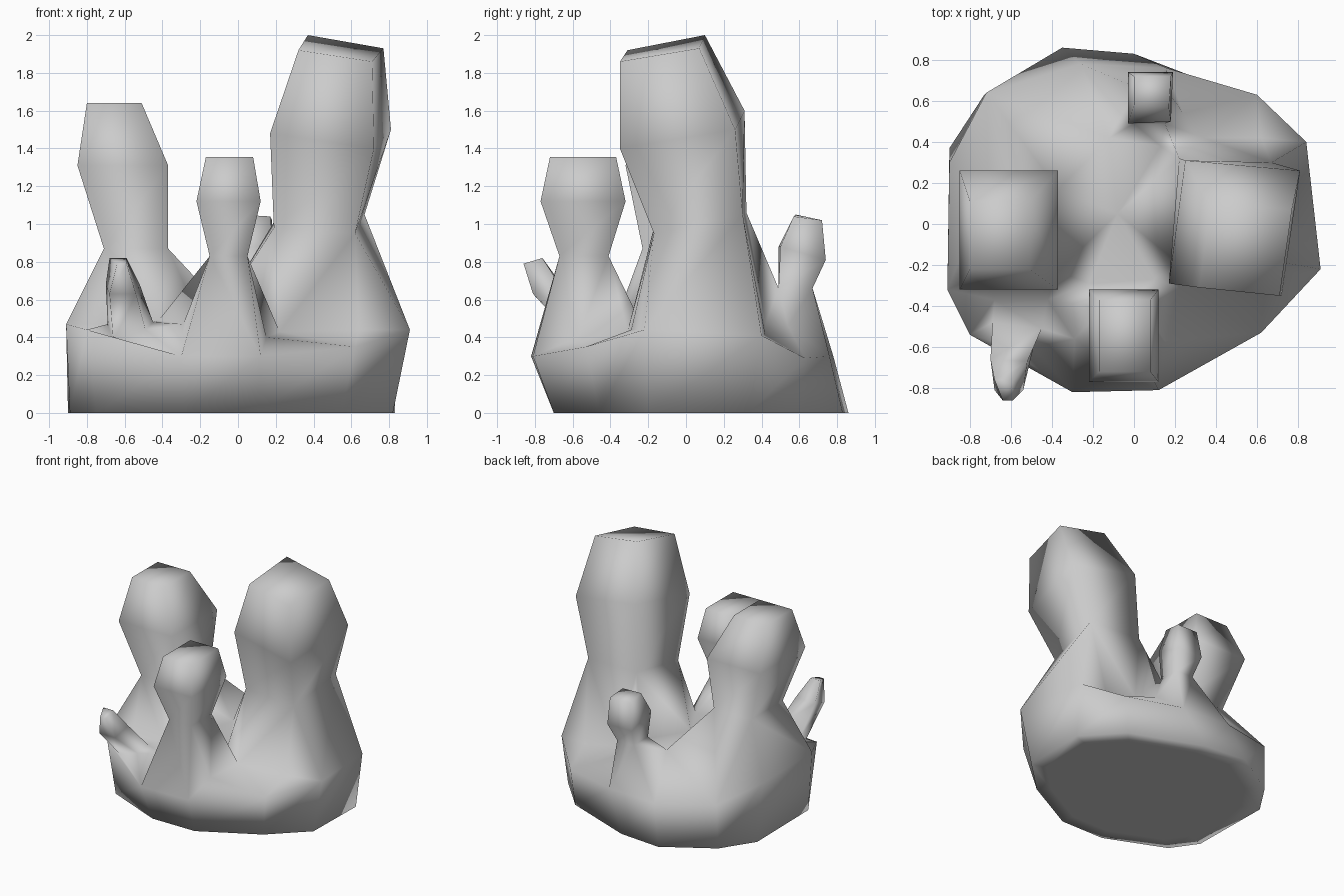
import bpy, bmesh
from mathutils import Vector
from mathutils.geometry import delaunay_2d_cdt

if "Cube" in bpy.data.objects:
    bpy.data.objects.remove(bpy.data.objects["Cube"])


def box(x0, x1, y0, y1, z):
    return [(x0, y0, z), (x1, y0, z), (x1, y1, z), (x0, y1, z)]


# foot outline on the ground and the shoulder rim above it (counter-clockwise)
foot = [(-.9, .37), (-.89, -.3), (-.75, -.5), (-.28, -.7), (.1, -.7), (.55, -.46),
        (.82, -.2), (.83, .33), (.57, .61), (0, .83), (-.35, .86), (-.73, .63)]
rim = [(-.9, .3, .45), (-.91, -.32, .47), (-.8, -.54, .44), (-.3, -.82, .3),
       (.12, -.81, .3), (.62, -.53, .35), (.91, -.22, .44), (.84, .4, .41),
       (.6, .63, .29), (.16, .76, .3), (-.26, .78, .3), (-.72, .64, .35)]

# low points and ledges between the pillars
valleys = [(-.22, -.29, .54), (.1, -.27, .54), (-.08, .05, .56), (.13, .38, .56),
           (-.29, -.56, .47), (-.12, .42, .56), (.15, -.57, .4), (.24, .54, .46),
           (-.68, -.37, .47), (-.42, -.37, .49), (.22, -.31, .43), (.64, -.29, .44),
           (.34, .42, .47), (.62, .42, .41)]

# four-sided pillars: neck, widest ring, top ring
pillars = [
    # tall right pillar
    [[(.19, -.17, .98), (.62, -.17, .95), (.67, .3, 1.05), (.22, .32, 1.06)],
     [(.17, -.29, 1.48), (.72, -.35, 1.4), (.81, .26, 1.5), (.25, .31, 1.6)],
     [(.32, -.31, 1.92), (.71, -.35, 1.86), (.77, .07, 1.93), (.37, .1, 2.0)]],
    # left pillar
    [box(-.71, -.37, -.23, .17, .87), box(-.85, -.37, -.32, .26, 1.31),
     box(-.8, -.51, -.22, .11, 1.64)],
    # front pillar
    [box(-.15, .05, -.67, -.41, .83), box(-.22, .12, -.77, -.32, 1.12),
     box(-.17, .08, -.72, -.37, 1.355)],
    # small back pillar
    [box(.0, .15, .49, .67, .66),
     [(-.03, .49, .88), (.18, .5, .88), (.19, .74, .81), (-.03, .74, .81)],
     [(.0, .58, 1.05), (.17, .57, 1.04), (.18, .72, 1.02), (.0, .72, 1.02)]],
    # leaning front-left finger
    [[(-.66, -.58, .38), (-.49, -.6, .44), (-.45, -.51, .48), (-.69, -.48, .47)],
     [(-.68, -.81, .63), (-.54, -.81, .63), (-.52, -.67, .68), (-.7, -.66, .68)],
     [(-.64, -.86, .79), (-.59, -.86, .79), (-.59, -.76, .82), (-.68, -.76, .82)]],
]

bm = bmesh.new()


def add(points):
    return [bm.verts.new(p) for p in points]


def bridge(a, b):
    n = len(a)
    for i in range(n):
        j = (i + 1) % n
        bm.faces.new((a[i], a[j], b[j], b[i]))


# base sides and underside
low, high = add([(x, y, 0) for x, y in foot]), add(rim)
core = add([(x * .85, y * .85, 0) for x, y in foot])
bridge(low, high)
bridge(core, low)
bm.faces.new(core[::-1])

# pillars
loops = [high]
for rings in pillars:
    loop = [add(r) for r in rings]
    for a, b in zip(loop, loop[1:]):
        bridge(a, b)
    bm.faces.new(loop[-1])
    loops.append(loop[0])

# skirt surface joining the rim, the valleys and the pillar necks
surface, edges, owner = [], [], []
for k, loop in enumerate(loops):
    s, n = len(surface), len(loop)
    edges += [(s + i, s + (i + 1) % n) for i in range(n)]
    surface += loop
    owner += [k] * n
surface += add(valleys)
owner += [-1] * len(valleys)
flat = [Vector((v.co.x, v.co.y)) for v in surface]
out = delaunay_2d_cdt(flat, edges, [], 1, 1e-5)
for tri in out[2]:
    ids = [out[3][i][0] for i in tri]
    owners = {owner[i] for i in ids}
    if len(owners) == 1 and owners.pop() > 0:
        continue
    bm.faces.new([surface[i] for i in ids])

bmesh.ops.recalc_face_normals(bm, faces=bm.faces[:])
for f in bm.faces:
    f.smooth = True
mesh = bpy.data.meshes.new("pillar_rock")
bm.to_mesh(mesh)
bm.free()
bpy.context.collection.objects.link(bpy.data.objects.new("pillar_rock", mesh))
